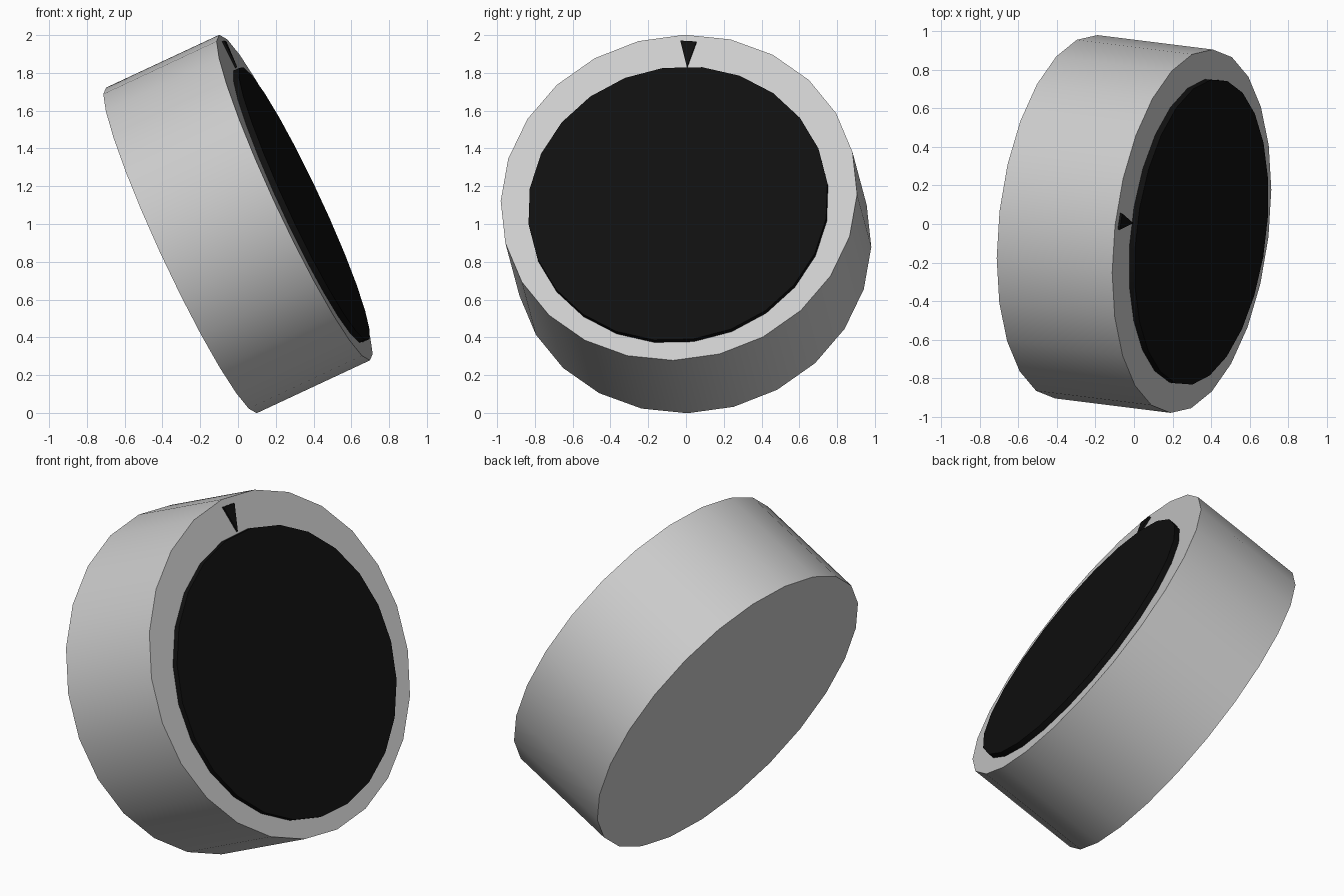
import bpy, bmesh
from math import radians
from mathutils import Matrix, Vector

if "Cube" in bpy.data.objects:
    bpy.data.objects.remove(bpy.data.objects["Cube"])

# tilted frame: local z = dial axis, local x = towards the top marker
axis = Vector((0.60, -0.075, 0.28)).normalized()
up = Vector((-0.40, 0.03, 0.86))
up = (up - axis * up.dot(axis)).normalized()
side = axis.cross(up)
frame = Matrix((up, side, axis)).transposed().to_4x4()
frame.translation = (0, 0, 1.0)
HALF = 0.333

black = bpy.data.materials.new("black")
black.diffuse_color = (0.005, 0.005, 0.005, 1)
black.use_nodes = True
black.node_tree.nodes["Principled BSDF"].inputs["Base Color"].default_value = black.diffuse_color


def prism(name, outline, z0, z1, mat=None, smooth=False):
    """Extrude a flat outline along the dial axis."""
    bm = bmesh.new()
    base = bm.faces.new([bm.verts.new((x, y, z0)) for x, y in outline])
    ext = bmesh.ops.extrude_face_region(bm, geom=[base], use_keep_orig=True)
    top = [g for g in ext["geom"] if isinstance(g, bmesh.types.BMVert)]
    bmesh.ops.translate(bm, verts=top, vec=(0, 0, z1 - z0))
    bmesh.ops.recalc_face_normals(bm, faces=bm.faces)
    bm.transform(frame)
    mesh = bpy.data.meshes.new(name)
    bm.to_mesh(mesh)
    bm.free()
    ob = bpy.data.objects.new(name, mesh)
    bpy.context.collection.objects.link(ob)
    if mat:
        mesh.materials.append(mat)
    if smooth:
        bpy.ops.object.select_all(action='DESELECT')
        ob.select_set(True)
        bpy.context.view_layer.objects.active = ob
        bpy.ops.object.shade_smooth_by_angle(angle=radians(30))
    return ob


def ring(radius, offset=0.0, turn=0.0, sides=24):
    pts = []
    for i in range(sides):
        p = Matrix.Rotation(radians(360 * i / sides + turn), 2) @ Vector((radius, 0))
        pts.append((p.x + offset, p.y))
    return pts


# thick drum body
prism("drum_body", ring(0.95), -HALF, HALF, smooth=True)
# black face, slightly raised and a little below centre
prism("front_disc", ring(0.80, -0.05, 7.5), HALF - 0.02, HALF + 0.033, black, True)
# small triangular pointer on the rim
prism("pointer_mark", [(0.911, 0.02), (0.755, -0.02), (0.904, -0.066)],
      HALF - 0.01, HALF + 0.012, black)
